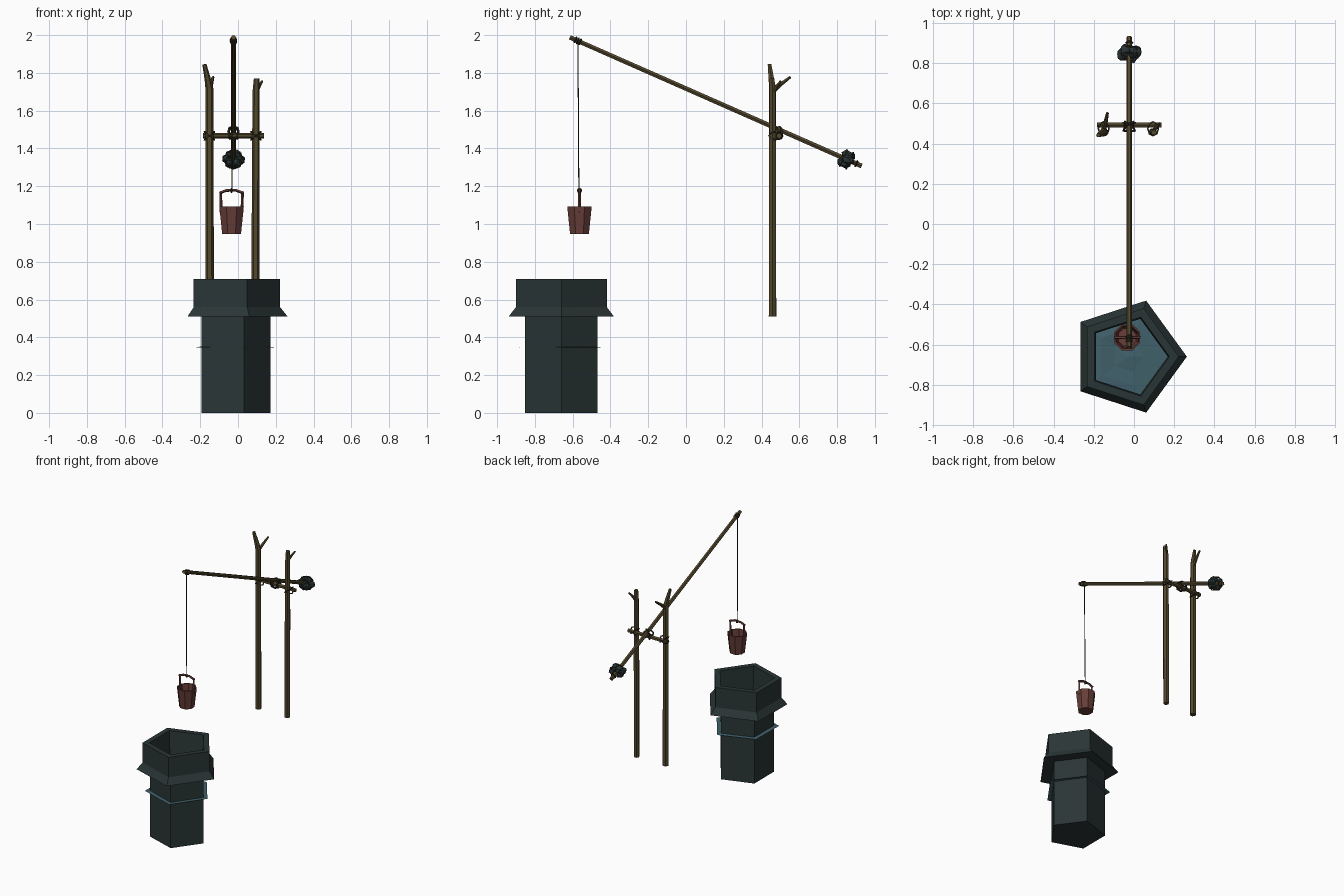
import bpy, bmesh, math, random
from mathutils import Vector, Matrix

if "Cube" in bpy.data.objects:
    bpy.data.objects.remove(bpy.data.objects["Cube"])

random.seed(4)

def material(name, rgb):
    m = bpy.data.materials.new(name)
    m.diffuse_color = (*rgb, 1)
    m.use_nodes = True
    m.node_tree.nodes["Principled BSDF"].inputs["Base Color"].default_value = m.diffuse_color
    return m

STONE = material("dark_stone", (0.023, 0.036, 0.036))
WATER = material("water", (0.053, 0.120, 0.148))
WOOD = material("weathered_wood", (0.088, 0.065, 0.027))
RED = material("bucket_wood", (0.135, 0.048, 0.040))
ROPE = material("rope", (0.030, 0.025, 0.014))

def finish(bm, name, mat):
    bmesh.ops.remove_doubles(bm, verts=bm.verts, dist=1e-5)
    bmesh.ops.recalc_face_normals(bm, faces=bm.faces)
    me = bpy.data.meshes.new(name)
    bm.to_mesh(me)
    bm.free()
    me.materials.append(mat)
    ob = bpy.data.objects.new(name, me)
    bpy.context.collection.objects.link(ob)
    return ob

def bridge(bm, rings):
    for a, b in zip(rings, rings[1:]):
        n = len(a)
        for i in range(n):
            bm.faces.new((a[i], a[(i + 1) % n], b[(i + 1) % n], b[i]))

def lathe(name, profile, sides, centre, mat, turn=0.0, cap_start=True, cap_end=True):
    """Turn a (radius, z) profile into a faceted solid."""
    bm = bmesh.new()
    rings = [[bm.verts.new((centre[0] + r * math.cos(turn + math.tau * i / sides),
                            centre[1] + r * math.sin(turn + math.tau * i / sides), z))
              for i in range(sides)] for r, z in profile]
    bridge(bm, rings)
    if cap_start:
        bm.faces.new(rings[0][::-1])
    if cap_end:
        bm.faces.new(rings[-1])
    return finish(bm, name, mat)

def tube(name, points, radii, mat, sides=6):
    """Faceted round bar along a path."""
    pts = [Vector(p) for p in points]
    bm = bmesh.new()
    rings = []
    for k, p in enumerate(pts):
        t = pts[min(k + 1, len(pts) - 1)] - pts[max(k - 1, 0)]
        q = Vector((0, 0, 1)).rotation_difference(t.normalized())
        rings.append([bm.verts.new(p + q @ Vector((radii[k] * math.cos(math.tau * i / sides),
                                                   radii[k] * math.sin(math.tau * i / sides), 0)))
                      for i in range(sides)])
    bridge(bm, rings)
    bm.faces.new(rings[0][::-1])
    bm.faces.new(rings[-1])
    return finish(bm, name, mat)

def wrap(name, centre, axis, radius, thick=0.005):
    """One turn of rope around an axis."""
    q = Vector((0, 0, 1)).rotation_difference(Vector(axis).normalized())
    m = Matrix.Translation(centre) @ q.to_matrix().to_4x4()
    bm = bmesh.new()
    rings = []
    for i in range(9):
        a = math.tau * (i % 8) / 8
        rings.append([bm.verts.new(m @ Vector(((radius + thick * math.cos(b)) * math.cos(a),
                                               (radius + thick * math.cos(b)) * math.sin(a),
                                               thick * math.sin(b))))
                      for b in (0, math.pi / 2, math.pi, 3 * math.pi / 2)])
    bridge(bm, rings)
    return finish(bm, name, ROPE)

# Five-sided stone well with a flared collar
WELL = (-0.03, -0.66)
lathe("well_wall", [(0.202, 0), (0.202, 0.51), (0.293, 0.51), (0.253, 0.56), (0.253, 0.71),
                    (0.206, 0.71), (0.198, 0.51), (0.198, 0.01)], 5, WELL, STONE)

# Rippled water sheet, slightly wider than the shaft
water = lathe("water", [(0.236, 0.35), (0.16, 0.35), (0.08, 0.35), (0.0, 0.35)], 5, WELL, WATER,
              cap_start=False, cap_end=False)
for v in water.data.vertices:
    v.co.z += random.uniform(-0.006, 0.006)

# Two forked posts
tube("left_post", [(-0.15, 0.458, 0.51), (-0.151, 0.458, 1.2), (-0.152, 0.458, 1.72),
                   (-0.16, 0.452, 1.765), (-0.178, 0.442, 1.845)],
     [0.023, 0.022, 0.021, 0.017, 0.011], WOOD)
tube("left_post_branch", [(-0.152, 0.465, 1.705), (-0.142, 0.505, 1.742), (-0.132, 0.553, 1.778)],
     [0.013, 0.011, 0.007], WOOD)
tube("right_post", [(0.093, 0.458, 0.51), (0.094, 0.458, 1.2), (0.096, 0.458, 1.70),
                    (0.099, 0.455, 1.77)], [0.021, 0.021, 0.019, 0.015], WOOD)
tube("right_post_branch", [(0.098, 0.465, 1.70), (0.112, 0.482, 1.73), (0.128, 0.502, 1.757)],
     [0.011, 0.009, 0.006], WOOD)

# Crossbar between the posts
BAR_Y, BAR_Z = 0.493, 1.467
tube("crossbar", [(-0.185, BAR_Y, BAR_Z), (0.138, BAR_Y, BAR_Z)], [0.015, 0.015], WOOD)

# Long sweep beam
TIP, TAIL = Vector((-0.024, -0.615, 1.988)), Vector((-0.024, 0.93, 1.307))
AXIS = (TAIL - TIP).normalized()

def on_beam(y):
    return TIP + AXIS * ((y - TIP.y) / AXIS.y)

tube("sweep_beam", [TIP, TAIL], [0.0135, 0.0145], WOOD)

# Crossed rope lashings at the joints
for x, side in ((-0.151, "left"), (0.095, "right")):
    for s in (-1, 1):
        wrap(side + "_post_lashing", (x, 0.474, BAR_Z), (s * 0.8, 0, 1), 0.034)
for s in (-1, 1):
    wrap("pivot_lashing", (-0.024, 0.484, 1.482), (s * 0.7, AXIS.y, AXIS.z), 0.035, 0.006)
    wrap("pivot_lashing", (-0.024 + 0.02 * s, BAR_Y, BAR_Z), (1, 0, 0), 0.018)
for y in (-0.585, -0.573, -0.561):
    wrap("tip_lashing", on_beam(y), AXIS, 0.015)

# Counterweight: ring of stones tied round the beam
hub = on_beam(0.85)
U = Vector((1, 0, 0))
V = AXIS.cross(U).normalized()
for i in range(6):
    a = math.tau * i / 6
    bm = bmesh.new()
    bmesh.ops.create_icosphere(bm, subdivisions=1, radius=0.028)
    c = hub + U * (math.cos(a) * 0.037) + V * (math.sin(a) * 0.026) + AXIS * random.uniform(-0.012, 0.012)
    for v in bm.verts:
        v.co = c + v.co * random.uniform(0.85, 1.05) + AXIS * v.co.dot(AXIS) * 0.35
    finish(bm, "counterweight_stone", STONE)
for d in (-0.018, 0.018):
    wrap("counterweight_rope", hub + AXIS * d, AXIS, 0.047, 0.005)
wrap("tail_lashing", on_beam(0.902), AXIS, 0.016)

# Hanging rope
BX, BY = -0.034, -0.564
tube("bucket_rope", [(-0.03, -0.572, 1.97), (-0.033, -0.567, 1.17)], [0.003, 0.003], ROPE, 5)
wrap("bucket_knot", (BX, BY, 1.177), (1, 0, 0), 0.009)

# Tapered eight-sided bucket, hollow
lathe("bucket", [(0.054, 0.947), (0.070, 1.092), (0.061, 1.092), (0.048, 0.962)], 8, (BX, BY), RED,
      turn=math.pi / 8)

# Bucket handle: two uprights and a bent grip
for s in (-1, 1):
    tube("handle_upright", [(BX + s * 0.055, BY, 1.06), (BX + s * 0.058, BY, 1.172)],
         [0.008, 0.007], RED, 4)
tube("handle_grip", [(BX - 0.064, BY, 1.164), (BX - 0.03, BY, 1.178), (BX + 0.02, BY, 1.180),
                     (BX + 0.064, BY, 1.164)], [0.008, 0.008, 0.008, 0.008], RED, 5)
